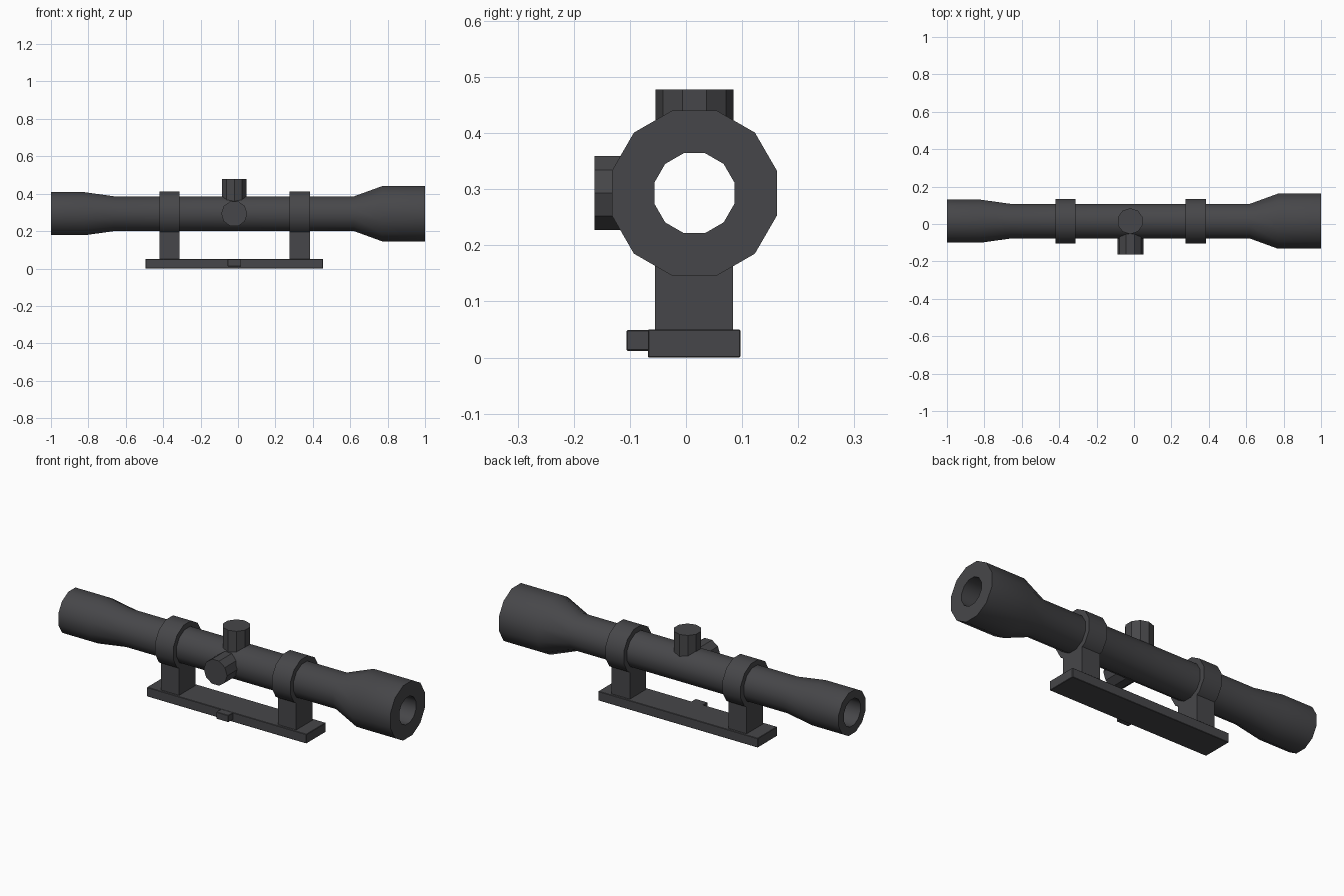
import bpy, bmesh, math
from mathutils import Vector

cube = bpy.data.objects.get("Cube")
if cube:
    bpy.data.objects.remove(cube, do_unlink=True)

AXIS_Y, AXIS_Z = 0.015, 0.293
BORE = 0.0737
KNOB_X = -0.02

metal = bpy.data.materials.new("dark grey metal")
metal.use_nodes = True
colour = (0.062, 0.062, 0.067, 1)
metal.diffuse_color = colour
metal.node_tree.nodes["Principled BSDF"].inputs["Base Color"].default_value = colour


def finish(name, bm, smooth=False, bevel=0):
    bmesh.ops.recalc_face_normals(bm, faces=bm.faces)
    mesh = bpy.data.meshes.new(name)
    bm.to_mesh(mesh)
    bm.free()
    mesh.materials.append(metal)
    obj = bpy.data.objects.new(name, mesh)
    bpy.context.collection.objects.link(obj)
    if bevel:
        mod = obj.modifiers.new("soft edges", 'BEVEL')
        mod.width = bevel
        mod.segments = 1
    if smooth:
        bpy.ops.object.select_all(action='DESELECT')
        obj.select_set(True)
        bpy.context.view_layer.objects.active = obj
        bpy.ops.object.shade_smooth_by_angle(angle=math.radians(40))
    return obj


def lathe(name, profile, sides=12):
    """Turn a closed (x, radius) loop about the sight axis, flats on top."""
    bm = bmesh.new()
    loops = []
    for i in range(sides):
        a = math.tau * (i + 0.5) / sides
        loops.append([bm.verts.new((x, AXIS_Y + r * math.cos(a), AXIS_Z + r * math.sin(a)))
                      for x, r in profile])
    n = len(profile)
    for i in range(sides):
        here, there = loops[i], loops[(i + 1) % sides]
        for j in range(n):
            k = (j + 1) % n
            bm.faces.new((here[j], here[k], there[k], there[j]))
    return finish(name, bm, smooth=True)


def box(name, low, high, bevel=0):
    bm = bmesh.new()
    bmesh.ops.create_cube(bm, size=1)
    low, high = Vector(low), Vector(high)
    for v in bm.verts:
        v.co = (low + high) / 2 + v.co * (high - low)
    return finish(name, bm, bevel=bevel)


def knob(name, out, along, across, reach, sides=10, radius=0.0695):
    """Faceted turret whose base follows the tube; first vertex lies on 'along'."""
    out, along, across = Vector(out), Vector(along), Vector(across)
    centre = Vector((KNOB_X, AXIS_Y, AXIS_Z))
    bm = bmesh.new()
    base, top = [], []
    for i in range(sides):
        a = math.tau * i / sides
        p = along * radius * math.cos(a) + across * radius * math.sin(a)
        depth = math.sqrt(0.084 ** 2 - p.yz.length_squared)
        base.append(bm.verts.new(centre + p + out * depth))
        top.append(bm.verts.new(centre + p + out * reach))
    for i in range(sides):
        j = (i + 1) % sides
        bm.faces.new((base[i], base[j], top[j], top[i]))
    bm.faces.new(top)
    return finish(name, bm)


# Hollow main tube with eyepiece and objective bells
lathe("scope_tube", [(-1, 0.119), (-0.82, 0.119), (-0.66, 0.096), (0.62, 0.096),
                     (0.77, 0.1525), (1, 0.1525), (1, BORE), (-1, BORE)])

# Mounting rings and posts
for side, x0, x1 in (("rear", -0.42, -0.312), ("front", 0.276, 0.385)):
    lathe(side + "_ring", [(x0, 0.124), (x1, 0.124), (x1, 0.082), (x0, 0.082)])
    box(side + "_post", (x0, -0.055, 0.04), (x1, 0.084, 0.2))

# Adjustment turrets
knob("top_knob", (0, 0, 1), (0, 1, 0), (1, 0, 0), 0.478 - AXIS_Z)
knob("side_knob", (0, -1, 0), (1, 0, 0), (0, 0, 1), 0.163 + AXIS_Y)

# Rail base and its small catch
box("base_rail", (-0.495, -0.068, 0), (0.455, 0.097, 0.05), bevel=0.002)
box("rail_catch", (-0.055, -0.106, 0.012), (0.017, -0.06, 0.049), bevel=0.002)
